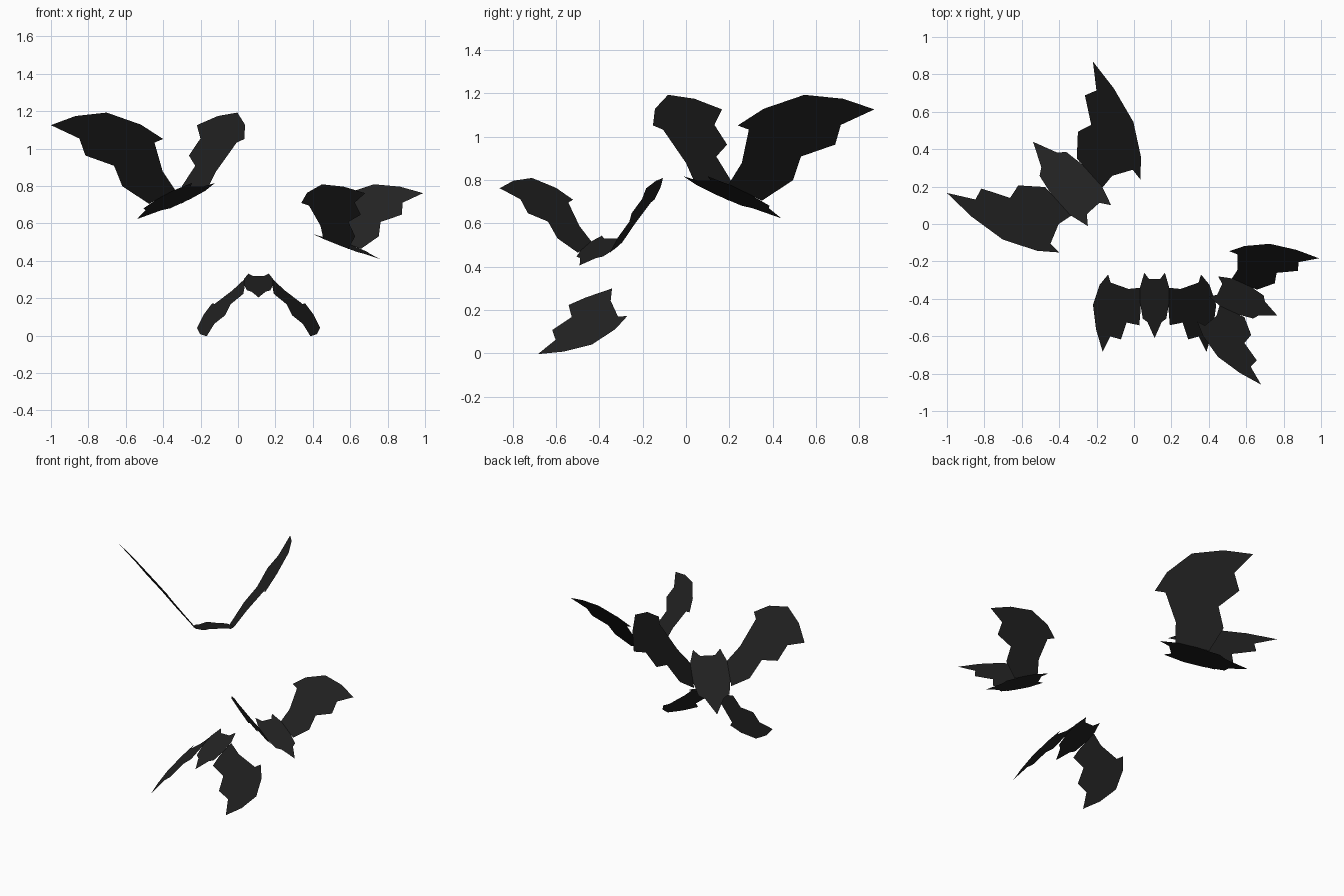
import bpy, bmesh
from math import radians, sin, cos
from mathutils import Matrix, Vector

cube = bpy.data.objects.get("Cube")
if cube:
    bpy.data.objects.remove(cube, do_unlink=True)

black = bpy.data.materials.new("black_paper")
black.use_nodes = True
color = (0.016, 0.016, 0.016, 1)
black.diffuse_color = color
black.node_tree.nodes["Principled BSDF"].inputs["Base Color"].default_value = color

# Half outline of the body, from between the ears round to the tail (across, forward)
BODY = [(0.03, 0.15), (0.055, 0.186), (0.077, 0.105), (0.078, 0.02),
        (0.063, -0.075), (0.038, -0.095), (0, -0.186)]
# Outline of a spread wing, from the shoulder round the tip (out from hinge, forward)
WING = [(0, 0.115), (0.082, 0.13), (0.19, 0.195), (0.186, 0.24), (0.272, 0.204),
        (0.372, 0.115), (0.416, -0.014), (0.43, -0.138), (0.336, -0.075),
        (0.27, -0.109), (0.186, -0.035), (0.105, -0.072), (0, -0.03)]
HINGE = 0.075
SHOULDER = Vector((-0.03, 0.1))


def sheet(name, points, matrix):
    """Make one flat cut-paper face with its top side up."""
    bm = bmesh.new()
    face = bm.faces.new([bm.verts.new(p) for p in points])
    face.normal_update()
    if face.normal.z < 0:
        face.normal_flip()
    mesh = bpy.data.meshes.new(name)
    bm.to_mesh(mesh)
    bm.free()
    mesh.materials.append(black)
    mesh.transform(matrix)
    obj = bpy.data.objects.new(name, mesh)
    bpy.context.collection.objects.link(obj)


def wing_points(side, flap, sweep):
    """Swing the wing in its own plane, then fold it at the hinge."""
    turn = Matrix.Rotation(radians(sweep), 2)
    points = []
    for p in WING:
        out, forward = turn @ (Vector(p) - SHOULDER) + SHOULDER
        out = max(out, 0)
        points.append((side * (HINGE + out * cos(flap)), forward, out * sin(flap)))
    return points


def bat(name, place, yaw, size, flap, sweep):
    matrix = (Matrix.Translation(place) @ Matrix.Rotation(radians(yaw), 4, "Z")
              @ Matrix.Rotation(radians(20), 4, "X") @ Matrix.Scale(size, 4))
    mirrored = [(-x, y) for x, y in reversed(BODY[:-1])]
    sheet(name + "_body", [(x, y, 0) for x, y in BODY + mirrored], matrix)
    for label, side in (("left", -1), ("right", 1)):
        sheet(f"{name}_{label}_wing", wing_points(side, radians(flap), sweep), matrix)


# Two bats with raised wings, one with wings folded down
bat("large_bat", (-0.362, 0.242, 0.72), -138, 1.52, 51, 0)
bat("middle_bat", (0.596, -0.412, 0.475), 65.4, 1.075, 51, 0)
bat("low_bat", (0.11, -0.435, 0.268), 0, 1, -40, -28)
